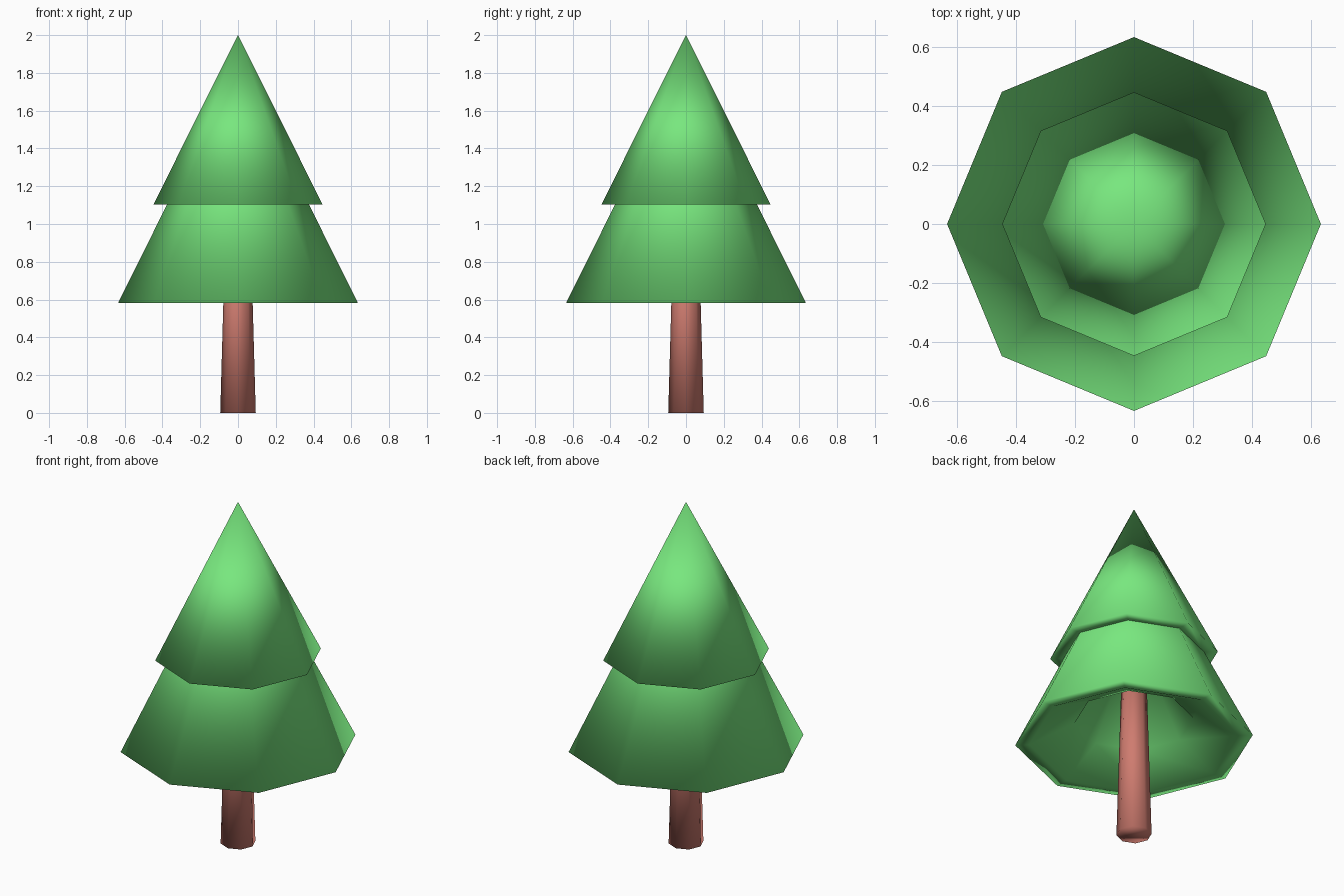
import bpy, bmesh
from math import cos, sin, pi

if "Cube" in bpy.data.objects:
    bpy.data.objects.remove(bpy.data.objects["Cube"])

SIDES = 8


def material(name, color):
    m = bpy.data.materials.new(name)
    m.diffuse_color = (*color, 1)
    m.use_nodes = True
    m.node_tree.nodes["Principled BSDF"].inputs["Base Color"].default_value = m.diffuse_color
    return m


def lathe(name, profile, mat):
    """Revolve (radius, z) points into an eight-sided smooth solid; radius 0 is a pole."""
    bm = bmesh.new()
    rings = []
    for r, z in profile:
        if r == 0:
            rings.append([bm.verts.new((0, 0, z))] * SIDES)
        else:
            rings.append([bm.verts.new((r * cos(2 * pi * i / SIDES),
                                        r * sin(2 * pi * i / SIDES), z))
                          for i in range(SIDES)])
    for a, b in zip(rings, rings[1:]):
        for i in range(SIDES):
            j = (i + 1) % SIDES
            bm.faces.new(list(dict.fromkeys((a[i], a[j], b[j], b[i]))))
    # flat caps on ends that are not poles
    for ring in (rings[0], rings[-1]):
        if ring[0] is not ring[1]:
            bm.faces.new(ring)
    bmesh.ops.recalc_face_normals(bm, faces=bm.faces)
    for f in bm.faces:
        f.smooth = True
    me = bpy.data.meshes.new(name)
    bm.to_mesh(me)
    bm.free()
    me.materials.append(mat)
    ob = bpy.data.objects.new(name, me)
    bpy.context.collection.objects.link(ob)
    return ob


def tier(name, radius, base, apex, mat):
    """Foliage cone with a flat rim and a stepped hollow underneath."""
    return lathe(name, [(0, apex), (radius, base), (radius - 0.075, base),
                        (radius * 0.5, base + radius * 0.19),
                        (0, base + radius * 1.05)], mat)


green = material("leaf_green", (0.188, 0.80, 0.21))
brown = material("bark_brown", (0.62, 0.20, 0.16))

# Trunk, tapering up into the foliage
lathe("trunk", [(0.094, 0), (0.066, 1.0)], brown)

# Two overlapping tiers of foliage
tier("lower_foliage", 0.635, 0.581, 1.86, green)
tier("upper_foliage", 0.448, 1.103, 2.0, green)
